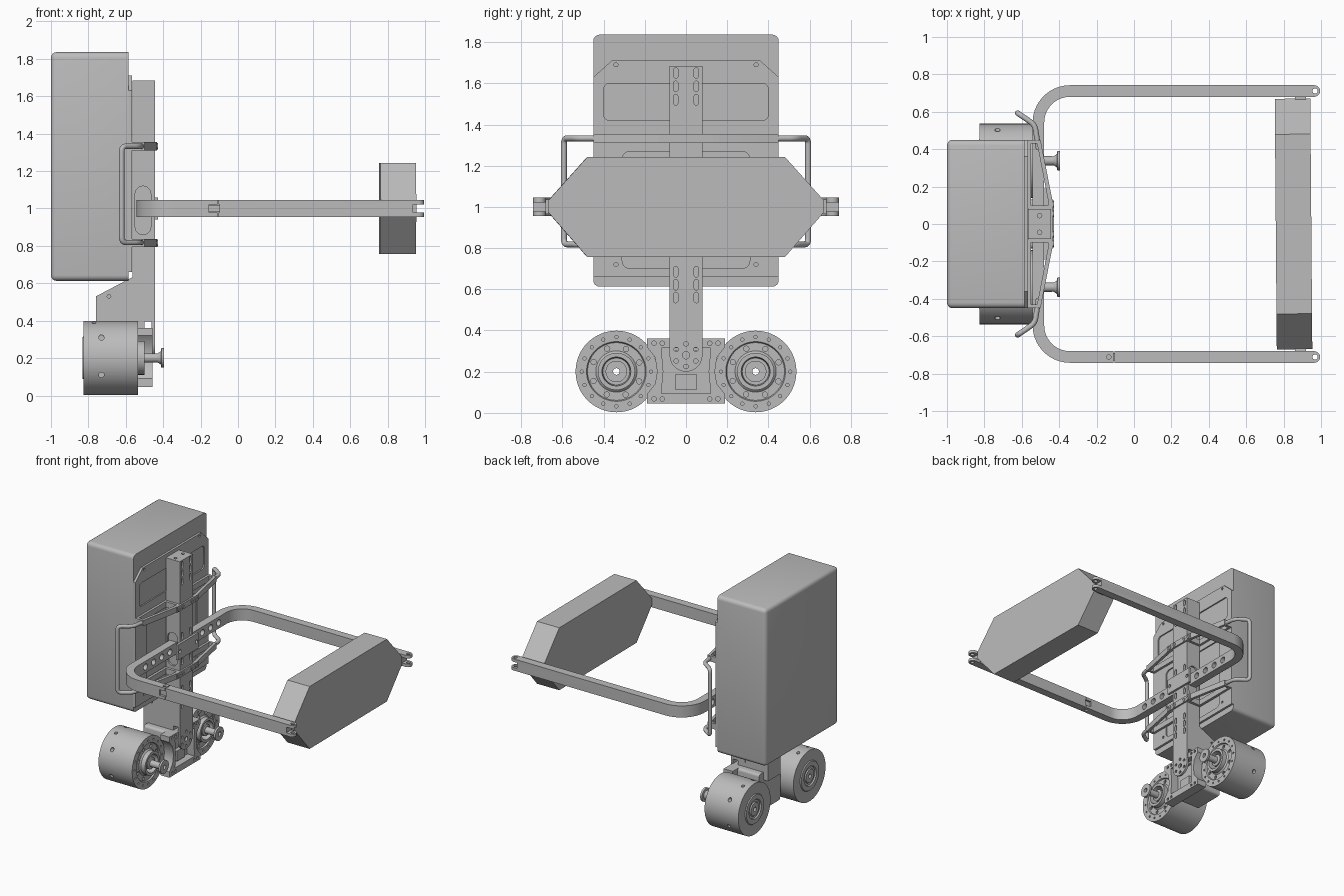
import bpy, bmesh, math
from mathutils import Vector, Matrix

if "Cube" in bpy.data.objects:
    bpy.data.objects.remove(bpy.data.objects["Cube"])

GREY = (0.5, 0.5, 0.5, 1)
metal = bpy.data.materials.new("plain grey")
metal.use_nodes = True
metal.diffuse_color = GREY
metal.node_tree.nodes["Principled BSDF"].inputs["Base Color"].default_value = GREY


def finish(name, bm):
    bmesh.ops.recalc_face_normals(bm, faces=bm.faces)
    mesh = bpy.data.meshes.new(name)
    bm.to_mesh(mesh)
    bm.free()
    return place(name, mesh)


def place(name, mesh):
    mesh.materials.clear()
    mesh.materials.append(metal)
    mesh.shade_smooth()
    mesh.set_sharp_from_angle(angle=math.radians(32))
    ob = bpy.data.objects.new(name, mesh)
    bpy.context.scene.collection.objects.link(ob)
    return ob


def add_prism(bm, pts, axis, lo, hi):
    """Extrude a 2D outline along an axis."""
    def at(p, d):
        return {"x": (d, *p), "y": (p[0], d, p[1]), "z": (*p, d)}[axis]
    a = [bm.verts.new(at(p, lo)) for p in pts]
    b = [bm.verts.new(at(p, hi)) for p in pts]
    bm.faces.new(a)
    bm.faces.new(b[::-1])
    for i in range(len(pts)):
        j = (i + 1) % len(pts)
        bm.faces.new((a[i], b[i], b[j], a[j]))


def prism(name, pts, axis, lo, hi, cuts=()):
    bm = bmesh.new()
    add_prism(bm, pts, axis, lo, hi)
    return cut(finish(name, bm), cuts)


def cut(ob, cuts):
    """Subtract a list of separate prisms and keep only the finished mesh."""
    if not cuts:
        return ob
    bm = bmesh.new()
    for c in cuts:
        add_prism(bm, *c)
    cutter = finish("cutter", bm)
    cutter.hide_render = True
    mod = ob.modifiers.new("cut", "BOOLEAN")
    mod.operation, mod.solver, mod.object = "DIFFERENCE", "EXACT", cutter
    dg = bpy.context.evaluated_depsgraph_get()
    mesh = bpy.data.meshes.new_from_object(ob.evaluated_get(dg))
    name = ob.name
    bpy.data.objects.remove(ob)
    bpy.data.objects.remove(cutter)
    return place(name, mesh)


def rect(a0, b0, a1, b1):
    return [(a0, b0), (a1, b0), (a1, b1), (a0, b1)]


def arc(a, b, r, start, end, n=10):
    return [(a + r * math.cos(math.radians(start + (end - start) * i / n)),
             b + r * math.sin(math.radians(start + (end - start) * i / n))) for i in range(n + 1)]


def round_rect(a0, b0, a1, b1, r):
    return (arc(a1 - r, b1 - r, r, 0, 90, 5) + arc(a0 + r, b1 - r, r, 90, 180, 5)
            + arc(a0 + r, b0 + r, r, 180, 270, 5) + arc(a1 - r, b0 + r, r, 270, 360, 5))


def circle(a, b, r, n=16):
    return arc(a, b, r, 0, 360 - 360 / n, n - 1)


def slot(a, b, w, h):
    return arc(a, b + h / 2 - w / 2, w / 2, 0, 180, 6) + arc(a, b - h / 2 + w / 2, w / 2, 180, 360, 6)


def ring(a, b, radius, n, r, turn=0):
    return [circle(*p, r, 10) for p in arc(a, b, radius, turn, turn + 360 - 360 / n, n - 1)]


def lathe(name, profile, y, z, steps=64):
    """Spin a closed (x, radius) profile about an axis along x."""
    bm = bmesh.new()
    vs = [bm.verts.new((x, y + r, z)) for x, r in profile]
    es = [bm.edges.new(e) for e in zip(vs, vs[1:] + vs[:1])]
    bmesh.ops.spin(bm, geom=vs + es, cent=(0, y, z), axis=(1, 0, 0), angle=math.tau, steps=steps)
    bmesh.ops.remove_doubles(bm, verts=bm.verts, dist=1e-5)
    return finish(name, bm)


def tube(name, points, radius, bend):
    """Round bar along a path with rounded corners."""
    pts = [Vector(p) for p in points]
    path = [pts[0]]
    for p, q, r in zip(pts, pts[1:], pts[2:]):
        a, b = q + (p - q).normalized() * bend, q + (r - q).normalized() * bend
        path += [a.lerp(q, t / 6).lerp(q.lerp(b, t / 6), t / 6) for t in range(7)]
    path.append(pts[-1])
    cu = bpy.data.curves.new(name, "CURVE")
    cu.dimensions, cu.bevel_depth, cu.bevel_resolution, cu.use_fill_caps = "3D", radius, 6, True
    sp = cu.splines.new("POLY")
    sp.points.add(len(path) - 1)
    for v, p in zip(sp.points, path):
        v.co = (*p, 1)
    ob = bpy.data.objects.new("path", cu)
    bpy.context.scene.collection.objects.link(ob)
    dg = bpy.context.evaluated_depsgraph_get()
    mesh = bpy.data.meshes.new_from_object(ob.evaluated_get(dg))
    bpy.data.objects.remove(ob)
    return place(name, mesh)


# Large case, rounded everywhere except around its inner face
bm = bmesh.new()
add_prism(bm, rect(-0.45, 0.613, 0.45, 1.836), "x", -1, -0.585)
edges = [e for e in bm.edges if any(v.co.x < -0.9 for v in e.verts)]
bmesh.ops.bevel(bm, geom=edges, offset=0.03, segments=4, profile=0.5, affect="EDGES")
finish("case", bm)

# Mounting plate on the case with recessed panels
plate = [(-0.45, 0.66), (0.45, 0.66), (0.45, 1.63), (0.36, 1.71), (-0.36, 1.71), (-0.45, 1.63)]
prism("case_plate", plate, "x", -0.587, -0.568,
      [(round_rect(-0.4, 1.42, 0.4, 1.6, 0.03), "x", -0.578, -0.5),
       (round_rect(-0.31, 0.7, 0.31, 1.27, 0.04), "x", -0.578, -0.5)]
      + [(circle(s * 0.34, z, 0.01, 10), "x", -0.578, -0.5) for s in (-1, 1) for z in (0.72, 1.69)])

# Upright column with slots
slots = [(slot(s * 0.05, z, 0.022, 0.052), "x", -0.475, -0.4)
         for s in (-1, 1) for z in (0.56, 0.622, 0.685, 0.9, 1.1, 1.52, 1.585, 1.65)]
side_cuts = [(slot(-0.508, 0.99, 0.085, 0.26), "y", s * 0.066, s * 0.12) for s in (-1, 1)]
top_cuts = [(circle(-0.505, s * 0.045, 0.012), "z", 1.655, 1.8) for s in (-1, 1)]
prism("column", rect(-0.08, 0.395, 0.08, 1.685), "x", -0.565, -0.445, slots + side_cuts + top_cuts)

# Rounded tongue at the foot of the column with a ring of holes
prism("column_tongue", [(0.08, 0.4), (-0.08, 0.4)] + arc(0, 0.28, 0.08, 180, 360, 14), "x", -0.462, -0.445,
      [(c, "x", -0.5, -0.4) for c in ring(0, 0.28, 0.055, 6, 0.011, 30)]
      + [(circle(0, 0.28, 0.018), "x", -0.5, -0.4)])

# Gusset housing behind the column foot
prism("gusset", [(-0.76, 0.3), (-0.76, 0.53), (-0.57, 0.63), (-0.5, 0.63), (-0.5, 0.3)], "y", -0.078, 0.078,
      [(circle(-0.69, 0.53, 0.01, 10), "y", s * 0.06, s * 0.1) for s in (-1, 1)])
prism("lower_housing", round_rect(-0.13, 0.07, 0.13, 0.36, 0.02), "x", -0.72, -0.53)

# Carrier frame between the drums
outline = [(-0.19, 0.045), (0.19, 0.045), (0.19, 0.09), (0.15, 0.14), (0.14, 0.2), (0.15, 0.27), (0.19, 0.32),
           (0.19, 0.36), (-0.19, 0.36), (-0.19, 0.32), (-0.15, 0.27), (-0.14, 0.2), (-0.15, 0.14), (-0.19, 0.09)]
window = [(-0.12, 0.095), (0.12, 0.095), (0.11, 0.2), (0.12, 0.315), (-0.12, 0.315), (-0.11, 0.2)]
bolts = [(circle(s * y, z, 0.011, 10), "x", -0.48, -0.4)
         for s in (-1, 1) for y in (0.115, 0.155) for z in (0.068, 0.338)]
prism("carrier_frame", outline, "x", -0.535, -0.457, [(window, "x", -0.52, -0.4)] + bolts)
prism("carrier_block", rect(-0.05, 0.11, 0.05, 0.19), "x", -0.53, -0.49)

# Drums with stepped faces, hubs and flanged axles, bored through
drum = [(-0.83, 0.016), (-0.83, 0.05), (-0.822, 0.055), (-0.822, 0.07), (-0.832, 0.075), (-0.832, 0.11),
        (-0.825, 0.115), (-0.825, 0.198), (-0.535, 0.198), (-0.535, 0.145),
        (-0.545, 0.14), (-0.545, 0.1), (-0.535, 0.09), (-0.5, 0.09), (-0.5, 0.07), (-0.57, 0.065),
        (-0.57, 0.05), (-0.51, 0.045), (-0.505, 0.026), (-0.43, 0.024), (-0.413, 0.035), (-0.41, 0.052),
        (-0.395, 0.052), (-0.395, 0.016)]
for s, side in ((-1, "right"), (1, "left")):
    y = s * 0.338
    face = ring(y, 0.2, 0.168, 16, 0.008) + ring(y, 0.2, 0.12, 8, 0.013, 22)
    cuts = [(c, "x", -0.56, -0.45) for c in face]
    cuts += [(circle(-0.73, z, 0.014, 12), "y", s * 0.47, s * 0.6) for z in (0.11, 0.31)]
    cuts += [(circle(-0.77, y + d, 0.012, 12), "z", 0.35, 0.45) for d in (-0.06, 0.06)]
    cut(lathe(side + "_drum", drum, y, 0.201), cuts)

# Tapered cross brackets, clamps and bolts at two heights
for z, level in ((0.815, "lower"), (1.333, "upper")):
    for s, side in ((-1, "right"), (1, "left")):
        arm = [(-0.57, 0.08), (-0.57, 0.45), (-0.5, 0.45), (-0.435, 0.12), (-0.435, 0.08)]
        hollow = [(-0.55, 0.1), (-0.55, 0.43), (-0.518, 0.43), (-0.458, 0.12), (-0.458, 0.1)]
        prism(f"{level}_{side}_bracket", [(x, s * y) for x, y in arm], "z", z - 0.022, z + 0.022,
              [([(x, s * y) for x, y in hollow], "z", z - 0.1, z + 0.1)])
        for y in (0.055, 0.105):
            prism(f"{level}_{side}_bolt", circle(s * y, z, 0.018), "x", -0.44, -0.428,
                  [(circle(s * y, z, 0.009, 6), "x", -0.438, -0.4)])
    prism(level + "_clamp", rect(-0.13, z - 0.022, 0.13, z + 0.022), "x", -0.46, -0.432)

# Side grab handles
for s, side in ((-1, "right"), (1, "left")):
    end = [(-0.51, s * 0.4), (-0.53, s * 0.53), (-0.622, s * 0.593)]
    path = [(*p, 1.333) for p in end] + [(*p, 0.818) for p in end[::-1]]
    tube(side + "_handle", path, 0.0145, 0.03)

# U-shaped frame with a row of holes through its back bar
Y, T, B = 0.742, 0.062, -0.542
half = arc(0.964, Y - T / 2, T / 2, 0, 90, 6) + arc(B + 0.2, Y - 0.2, 0.2, 90, 180, 14)
inner = arc(B + 0.2, Y - 0.2, 0.2 - T, 180, 90, 14) + arc(0.964, Y - T / 2, T / 2, -90, 0, 6)[:-1]
outer_side = half + [(x, -y) for x, y in half[::-1][:-1]] + [(half[0][0], -half[0][1])]
inner_side = [(x, -y) for x, y in inner[::-1]] + inner
frame = prism("carry_frame", outer_side + inner_side, "z", 0.955, 1.045,
              [(circle(s * y, 1, 0.024), "x", -0.6, -0.4) for s in (-1, 1) for y in (0.15, 0.25, 0.35, 0.45)])
# Forked ends, hinge gap, then the pin holes and hinge seams
frame = cut(frame, [(rect(0.935, 0.978, 1.1, 1.022), "y", s * 0.6, s * 0.8) for s in (-1, 1)]
            + [(rect(-0.155, 0.978, -0.1, 1.022), "y", -0.8, -0.6)])
cut(frame, [(circle(0.968, s * (Y - T / 2), 0.014), "z", 0.9, 1.1) for s in (-1, 1)]
    + [(circle(-0.135, T / 2 - Y, 0.012), "z", 0.9, 1.1), (rect(-0.11, 0.9, -0.104, 1.1), "y", -0.8, -0.6)])
prism("hinge_tongue", rect(-0.73, 0.982, -0.69, 1.018), "x", -0.16, -0.095)
prism("frame_plate", rect(-0.125, 0.94, 0.125, 1.06), "x", -0.446, -0.428,
      [(circle(s * 0.1, 1, 0.014), "x", -0.5, -0.4) for s in (-1, 1)])

# Front pad: long block with chamfered ends, turned very slightly
pad = [(0.48, 1.242), (0.67, 1.03), (0.67, 0.975), (0.48, 0.757)]
pad += [(-y, z) for y, z in pad[::-1]]
front_pad = prism("front_pad", pad, "x", -0.095, 0.095)
front_pad.data.transform(Matrix.Translation((0.853, 0, 0)) @ Matrix.Rotation(0.008, 4, "Z"))
for s, side in ((-1, "right"), (1, "left")):
    prism(side + "_pad_lug", rect(0.86, 0.965, 0.92, 1.035), "y", s * 0.66, s * 0.69)
